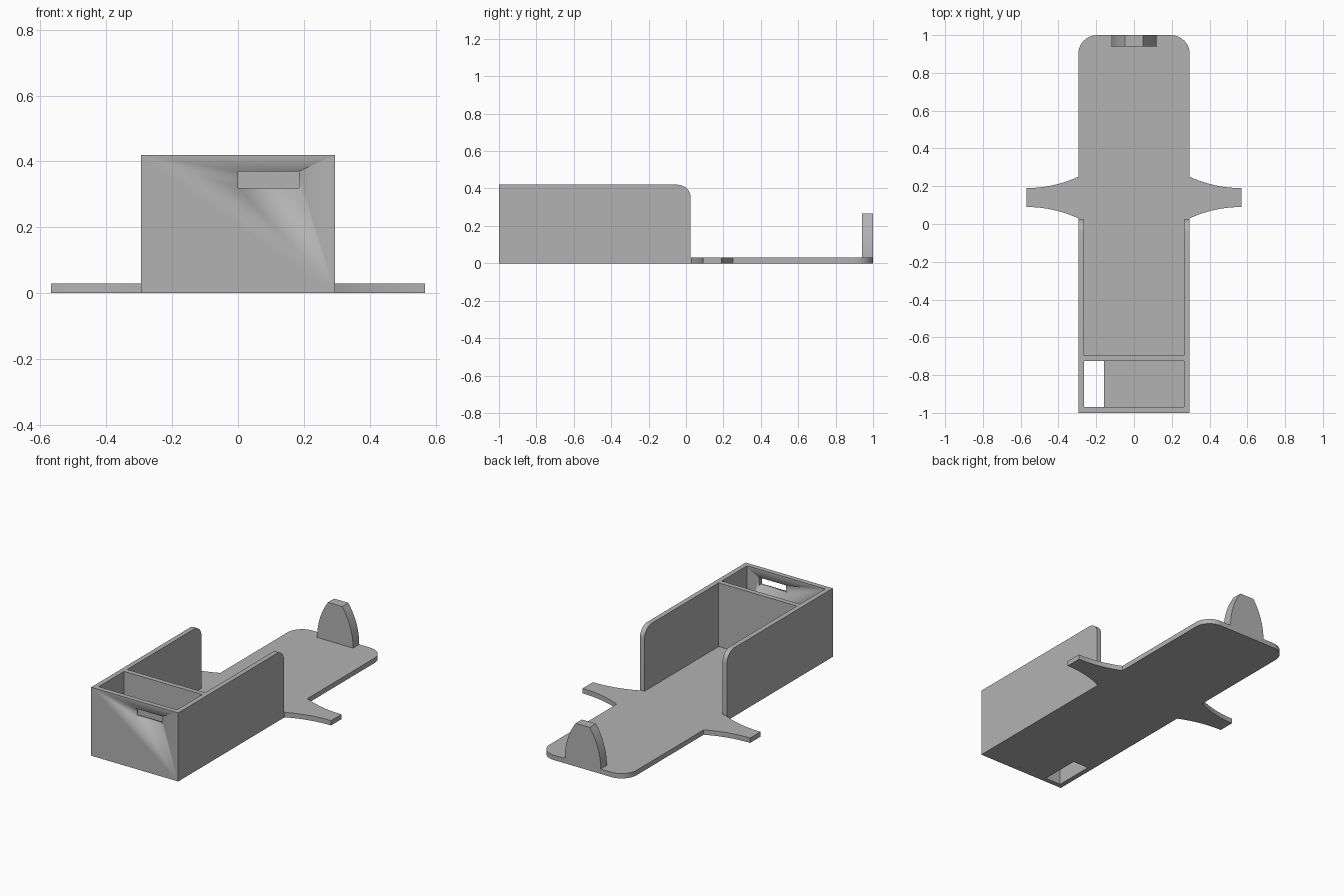
import bpy, bmesh
from math import sin, cos, pi, acos
from mathutils import Vector

cube = bpy.data.objects.get("Cube")
if cube:
    bpy.data.objects.remove(cube, do_unlink=True)

grey = bpy.data.materials.new("plain_grey")
grey.use_nodes = True
colour = (0.45, 0.45, 0.45, 1)
grey.diffuse_color = colour
grey.node_tree.nodes["Principled BSDF"].inputs["Base Color"].default_value = colour

HALF, WALL, HEIGHT = 0.295, 0.03, 0.42
INNER = HALF - WALL
WALL_END = 0.025


def arc(cx, cy, r, a0, a1, n=10):
    """Points along a circular arc."""
    return [(cx + r * cos(a0 + (a1 - a0) * i / n),
             cy + r * sin(a0 + (a1 - a0) * i / n)) for i in range(n + 1)]


def prism(name, outline, axis, start, end):
    """Extrude a 2D outline along an axis between two positions."""
    place = {"x": lambda p: (start, p[0], p[1]),
             "y": lambda p: (p[0], start, p[1]),
             "z": lambda p: (p[0], p[1], start)}[axis]
    bm = bmesh.new()
    face = bm.faces.new([bm.verts.new(place(p)) for p in outline])
    out = bmesh.ops.extrude_face_region(bm, geom=[face])
    shift = Vector([(end - start) * (axis == a) for a in "xyz"])
    bmesh.ops.translate(bm, vec=shift,
                        verts=[v for v in out["geom"] if isinstance(v, bmesh.types.BMVert)])
    bmesh.ops.recalc_face_normals(bm, faces=bm.faces)
    mesh = bpy.data.meshes.new(name)
    bm.to_mesh(mesh)
    bm.free()
    ob = bpy.data.objects.new(name, mesh)
    bpy.context.collection.objects.link(ob)
    mesh.materials.append(grey)
    bpy.ops.object.select_all(action="DESELECT")
    ob.select_set(True)
    bpy.context.view_layer.objects.active = ob
    bpy.ops.object.shade_smooth_by_angle(angle=pi / 6)
    return ob


def box(name, x0, x1, y0, y1, z0, z1):
    return prism(name, [(x0, y0), (x1, y0), (x1, y1), (x0, y1)], "z", z0, z1)


def cut(target, cutter):
    mod = target.modifiers.new("opening", "BOOLEAN")
    mod.operation, mod.solver, mod.object = "DIFFERENCE", "EXACT", cutter
    cutter.hide_render = True
    cutter.hide_set(True)


# Deck with flared side wings and rounded rear corners
TIP, MID, TIP_HALF, ROOT_HALF = 0.568, 0.14, 0.05, 0.11
span, rise = TIP - HALF, ROOT_HALF - TIP_HALF
radius = (span ** 2 + rise ** 2) / (2 * rise)
sweep = acos(1 - rise / radius)
rear_curve = arc(TIP, MID + TIP_HALF + radius, radius, -pi / 2, -pi / 2 - sweep)
front_curve = [(x, 2 * MID - y) for x, y in reversed(rear_curve)]
right_side = [(INNER, -0.97), (INNER, WALL_END), (HALF, WALL_END)]
right_side += front_curve + rear_curve + arc(HALF - 0.1, 0.9, 0.1, 0, pi / 2)
deck = prism("deck", right_side + [(-x, y) for x, y in reversed(right_side)], "z", 0, WALL)
cut(deck, box("floor_hole_cutter", -INNER - 0.01, -0.16, -0.98, -0.725, -0.1, 0.1))

# Side walls with a rounded upper rear corner
profile = [(-0.97, 0), (WALL_END, 0)]
profile += arc(WALL_END - 0.07, HEIGHT - 0.07, 0.07, 0, pi / 2) + [(-0.97, HEIGHT)]
for name, side in (("left_wall", 1), ("right_wall", -1)):
    prism(name, profile, "x", side * INNER, side * HALF)

# Front wall with slot, and divider
front_wall = box("front_wall", -HALF, HALF, -1, -0.97, 0, HEIGHT)
cut(front_wall, box("slot_cutter", 0, 0.185, -1.1, -0.9, 0.32, 0.37))
box("divider", -INNER, INNER, -0.725, -0.695, WALL, HEIGHT)

# Upright arched fin at the rear
FIN_BASE, FIN_TOP, FIN_Z = 0.122, 0.048, 0.265
dx, dz = FIN_BASE - FIN_TOP, FIN_Z - WALL
r = (dx ** 2 + dz ** 2) / (2 * dx)
side_arc = arc(FIN_BASE - r, WALL, r, 0, acos(1 - dx / r))
prism("rear_fin", side_arc + [(-x, z) for x, z in reversed(side_arc)], "y", 0.94, 1)
